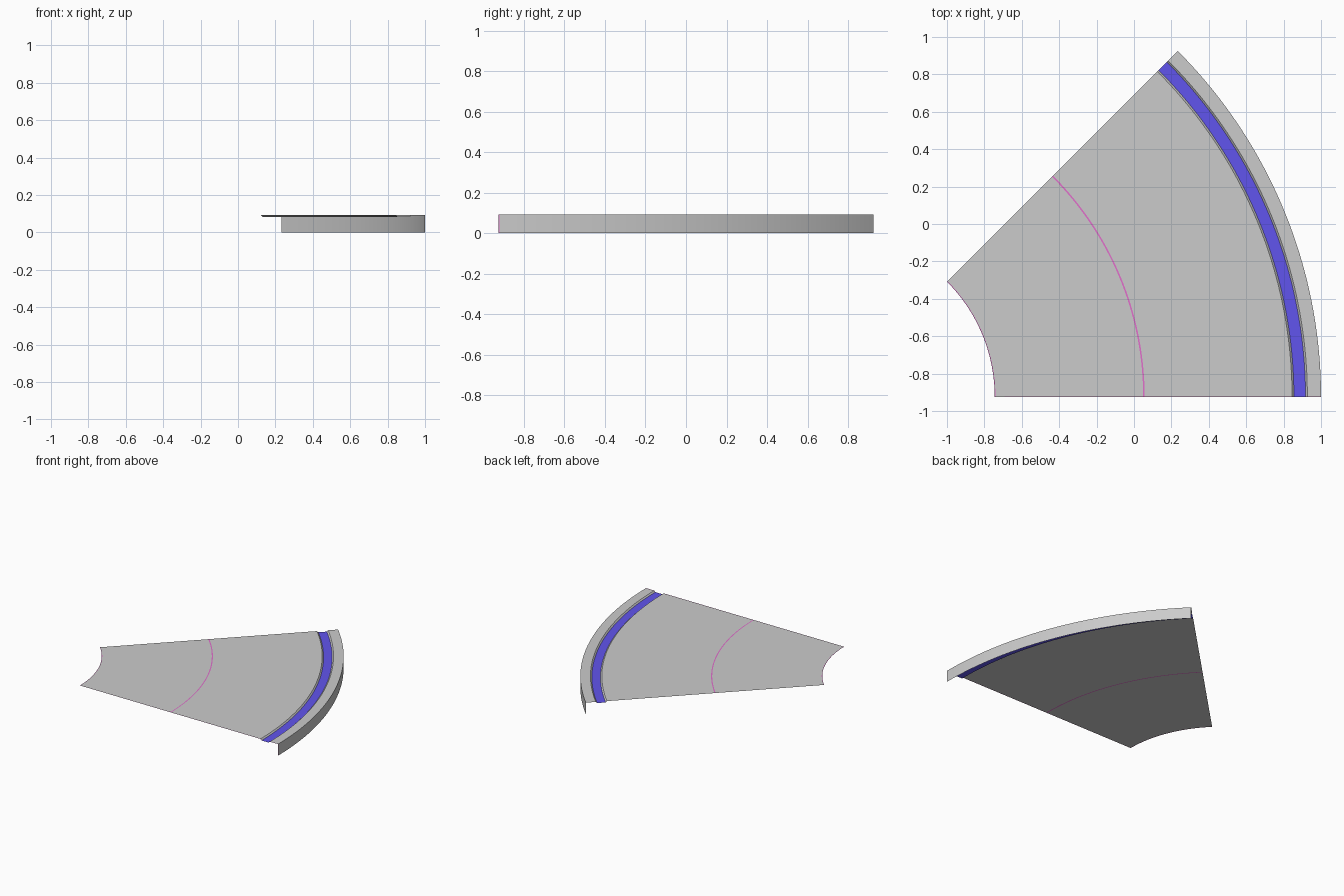
import bpy
import bmesh
from math import cos, sin, radians

if "Cube" in bpy.data.objects:
    bpy.data.objects.remove(bpy.data.objects["Cube"])

R_OUT = 2.617            # outer radius of the 45 degree sector
R_IN = R_OUT / 3
CX, CY = 1 - R_OUT, -0.925
TOP = 0.092
LOW = TOP - 0.01         # floor of the shallow channel
END = radians(45)
EDGE = 0.0015            # angular width of the thin edge line


def material(name, color):
    m = bpy.data.materials.new(name)
    m.diffuse_color = (*color, 1)
    m.use_nodes = True
    m.node_tree.nodes["Principled BSDF"].inputs["Base Color"].default_value = m.diffuse_color
    return m


def sweep(name, profile, mat=None, a0=EDGE, a1=END, steps=48):
    """Sweep a (radius, height) profile around the sector centre."""
    bm = bmesh.new()
    rings = []
    for i in range(steps + 1):
        a = a0 + (a1 - a0) * i / steps
        rings.append([bm.verts.new((CX + r * cos(a), CY + r * sin(a), z))
                      for r, z in profile])
    for p, q in zip(rings, rings[1:]):
        for j in range(len(profile) - 1):
            bm.faces.new((p[j], p[j + 1], q[j + 1], q[j]))
    mesh = bpy.data.meshes.new(name)
    bm.to_mesh(mesh)
    bm.free()
    ob = bpy.data.objects.new(name, mesh)
    bpy.context.collection.objects.link(ob)
    if mat:
        mesh.materials.append(mat)
    bpy.context.view_layer.objects.active = ob
    ob.select_set(True)
    bpy.ops.object.shade_smooth_by_angle(angle=radians(30))
    ob.select_set(False)
    return ob


blue = material("blue", (0.12, 0.09, 0.85))
pink = material("pink", (0.75, 0.16, 0.6))

LINE = 0.004             # half width of the pink seam lines
MID = 1.67
G0, G1, G2, G3 = 2.462, 2.472, 2.534, 2.544   # channel radii

# Flat deck, split by the pink seam
sweep("inner_deck", [(R_IN + LINE, TOP), (MID - LINE, TOP)])
sweep("outer_deck", [(MID + LINE, TOP), (G0, TOP), (G1, LOW)])

# Shallow blue channel
sweep("blue_channel", [(G1, LOW), (G2, LOW)], blue, a0=0)

# Rim top and the outer wall down to the ground
sweep("rim_and_outer_wall", [(G2, LOW), (G3, TOP), (R_OUT, TOP), (R_OUT, 0)])

# Pink seams along the arcs
sweep("inner_seam", [(R_IN, TOP), (R_IN + LINE, TOP)], pink)
sweep("middle_seam", [(MID - LINE, TOP), (MID + LINE, TOP)], pink)

# Pink seam along the straight front edge
sweep("front_seam_deck", [(R_IN, TOP), (G0, TOP), (G1, LOW)],
      pink, a0=0, a1=EDGE, steps=1)
sweep("front_seam_rim", [(G2, LOW), (G3, TOP), (R_OUT, TOP), (R_OUT, 0)],
      pink, a0=0, a1=EDGE, steps=1)
